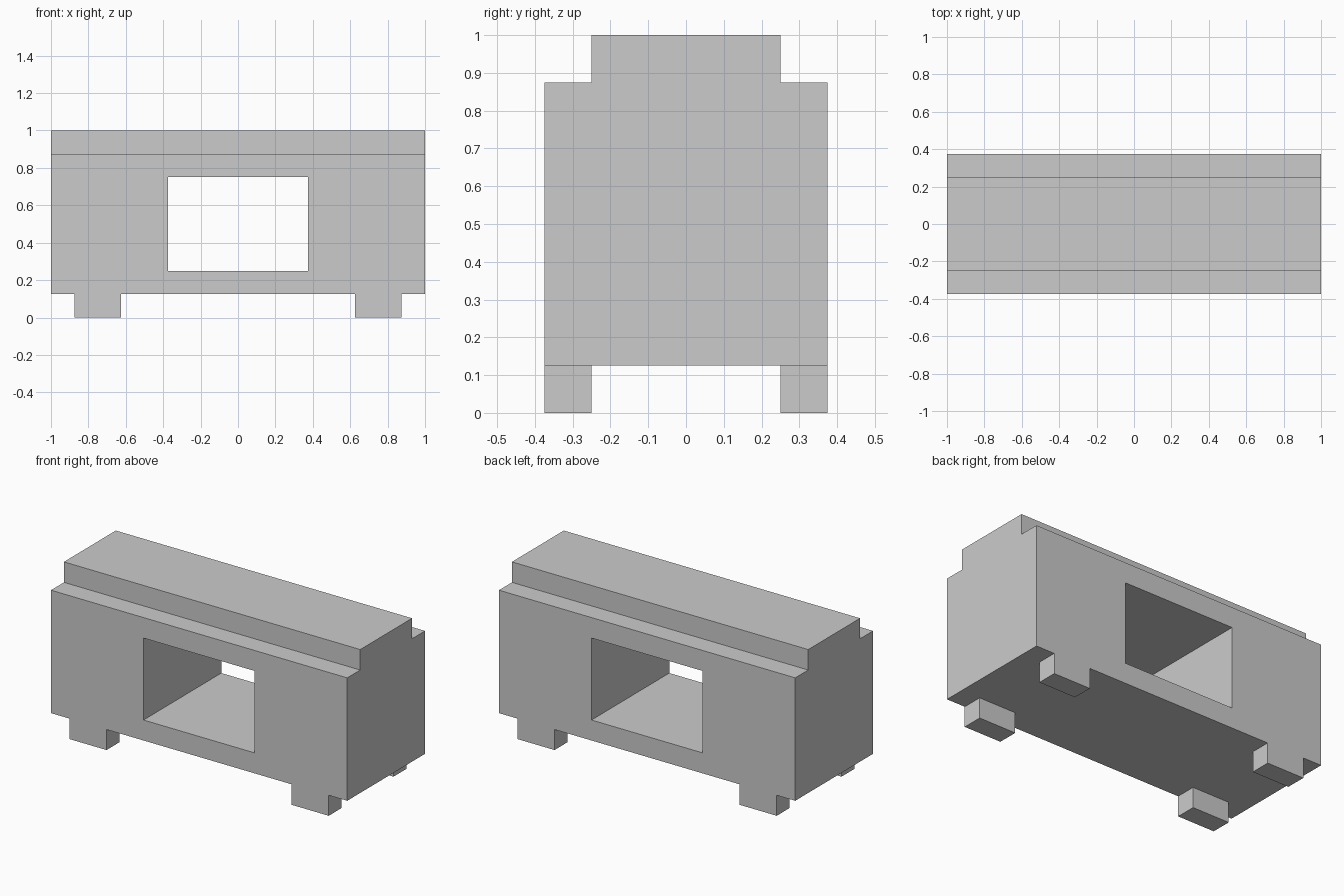
import bpy
import bmesh

if "Cube" in bpy.data.objects:
    bpy.data.objects.remove(bpy.data.objects["Cube"])


def make_object(name, bm):
    bmesh.ops.recalc_face_normals(bm, faces=bm.faces)
    mesh = bpy.data.meshes.new(name)
    bm.to_mesh(mesh)
    bm.free()
    obj = bpy.data.objects.new(name, mesh)
    bpy.context.collection.objects.link(obj)
    return obj


def add_box(bm, lo, hi):
    verts = bmesh.ops.create_cube(bm, size=1)["verts"]
    for v in verts:
        v.co = [(a + b) / 2 + c * (b - a) for a, b, c in zip(lo, hi, v.co)]


def apply_boolean(target, helper, operation):
    mod = target.modifiers.new(helper.name, "BOOLEAN")
    mod.object = helper
    mod.operation = operation
    mod.solver = "EXACT"
    helper.hide_render = True
    bpy.context.view_layer.objects.active = target
    bpy.ops.object.modifier_apply(modifier=mod.name)
    bpy.data.objects.remove(helper)


# Main block: stepped cross-section (y, z) extruded along x
half = [(0.375, 0.125), (0.375, 0.875), (0.25, 0.875), (0.25, 1.0)]
profile = half + [(-y, z) for y, z in reversed(half)]
bm = bmesh.new()
face = bm.faces.new([bm.verts.new((-1, y, z)) for y, z in profile])
ext = bmesh.ops.extrude_face_region(bm, geom=[face], use_keep_orig=True)
moved = [g for g in ext["geom"] if isinstance(g, bmesh.types.BMVert)]
bmesh.ops.translate(bm, verts=moved, vec=(2, 0, 0))
body = make_object("body", bm)

# Rectangular opening straight through from front to back
bm = bmesh.new()
add_box(bm, (-0.375, -0.6, 0.25), (0.375, 0.6, 0.75))
apply_boolean(body, make_object("opening_cutter", bm), "DIFFERENCE")

# Four corner feet, flush with the front and back faces
bm = bmesh.new()
for x in (-0.875, 0.625):
    for y in (-0.375, 0.25):
        add_box(bm, (x, y, 0), (x + 0.25, y + 0.125, 0.1875))
apply_boolean(body, make_object("feet", bm), "UNION")

# Merge coplanar faces into clean flat panels
bm = bmesh.new()
bm.from_mesh(body.data)
bmesh.ops.remove_doubles(bm, verts=bm.verts, dist=1e-4)
bmesh.ops.dissolve_limit(bm, angle_limit=0.01, verts=bm.verts, edges=bm.edges)
bm.to_mesh(body.data)
bm.free()
